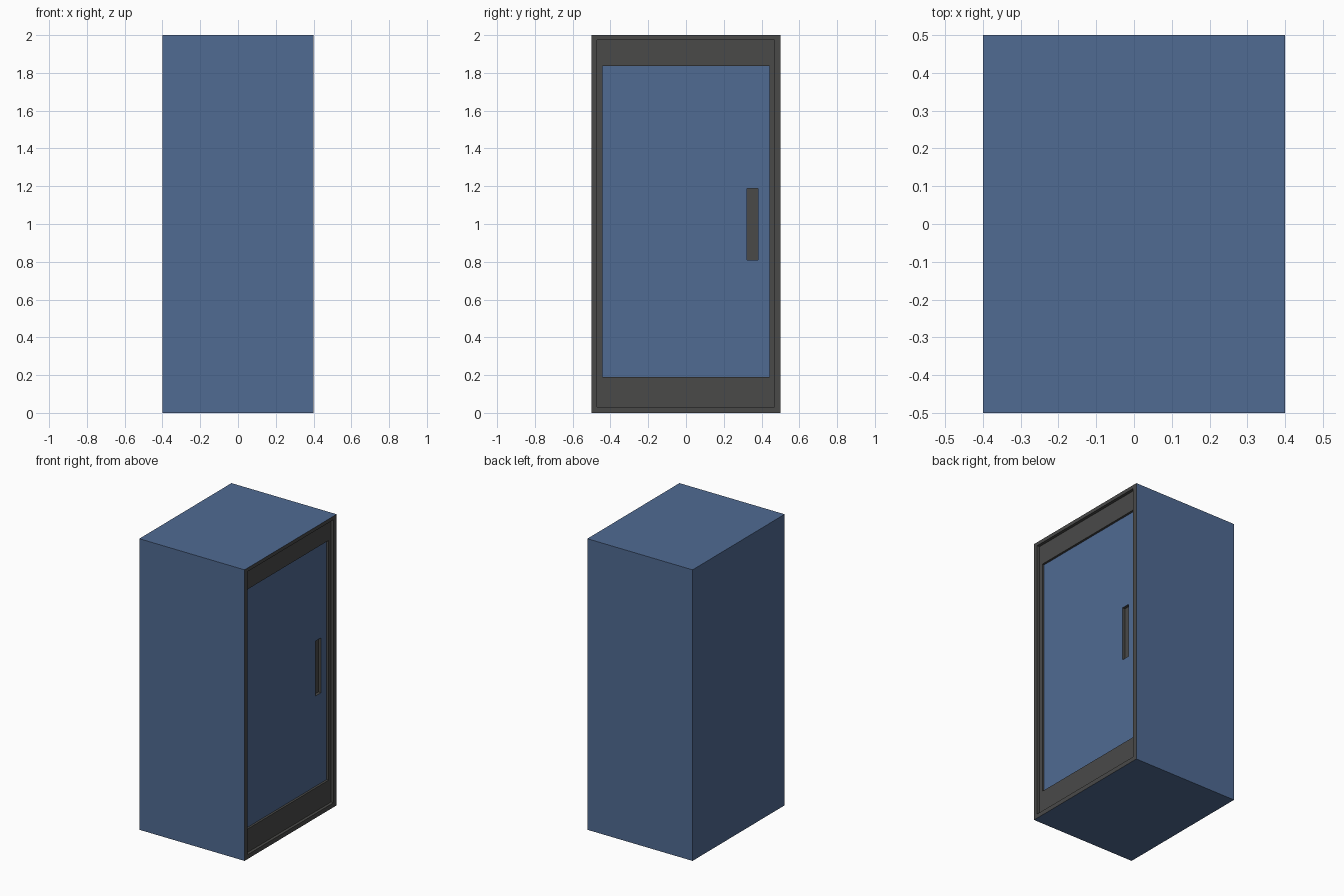
import bpy, bmesh

if "Cube" in bpy.data.objects:
    bpy.data.objects.remove(bpy.data.objects["Cube"])


def material(name, rgb):
    m = bpy.data.materials.new(name)
    m.diffuse_color = (*rgb, 1.0)
    m.use_nodes = True
    m.node_tree.nodes["Principled BSDF"].inputs["Base Color"].default_value = m.diffuse_color
    return m


BLUE = material("blue_paint", (0.08, 0.145, 0.29))
DARK = material("dark_trim", (0.068, 0.068, 0.066))


def rect(x, y0, y1, z0, z1):
    """Rectangle at depth x, counter-clockwise as seen from +x."""
    return [(x, y0, z0), (x, y1, z0), (x, y1, z1), (x, y0, z1)]


def stepped(name, loops, mat, back=False, end=False):
    """Skin a series of rectangles, optionally capping either end."""
    bm = bmesh.new()
    rings = [[bm.verts.new(p) for p in loop] for loop in loops]
    for a, b in zip(rings, rings[1:]):
        for i in range(4):
            j = (i + 1) % 4
            bm.faces.new((a[i], a[j], b[j], b[i]))
    if back:
        bm.faces.new(rings[0][::-1])
    if end:
        bm.faces.new(rings[-1])
    mesh = bpy.data.meshes.new(name)
    bm.to_mesh(mesh)
    bm.free()
    mesh.materials.append(mat)
    obj = bpy.data.objects.new(name, mesh)
    bpy.context.collection.objects.link(obj)
    return obj


FRONT, DOOR, PANEL, POCKET = 0.40, 0.38, 0.365, 0.345
outer = (-0.5, 0.5, 0.0, 2.0)
rim = (-0.47, 0.468, 0.03, 1.975)
opening = (-0.443, 0.442, 0.19, 1.837)
grip = (0.322, 0.38, 0.81, 1.187)

# Cabinet shell, closed at the back
stepped("cabinet_body", [rect(-0.4, *outer), rect(FRONT, *outer)], BLUE, back=True)

# Outer rim and the recessed door frame inside it
stepped("door_frame", [rect(FRONT, *outer), rect(FRONT, *rim), rect(DOOR, *rim),
                       rect(DOOR, *opening), rect(PANEL, *opening)], DARK)

# Door panel with a cut-out for the handle
stepped("door_panel", [rect(PANEL, *opening), rect(PANEL, *grip)], BLUE)

# Recessed handle pocket
stepped("handle_pocket", [rect(PANEL, *grip), rect(POCKET, *grip)], DARK, end=True)
